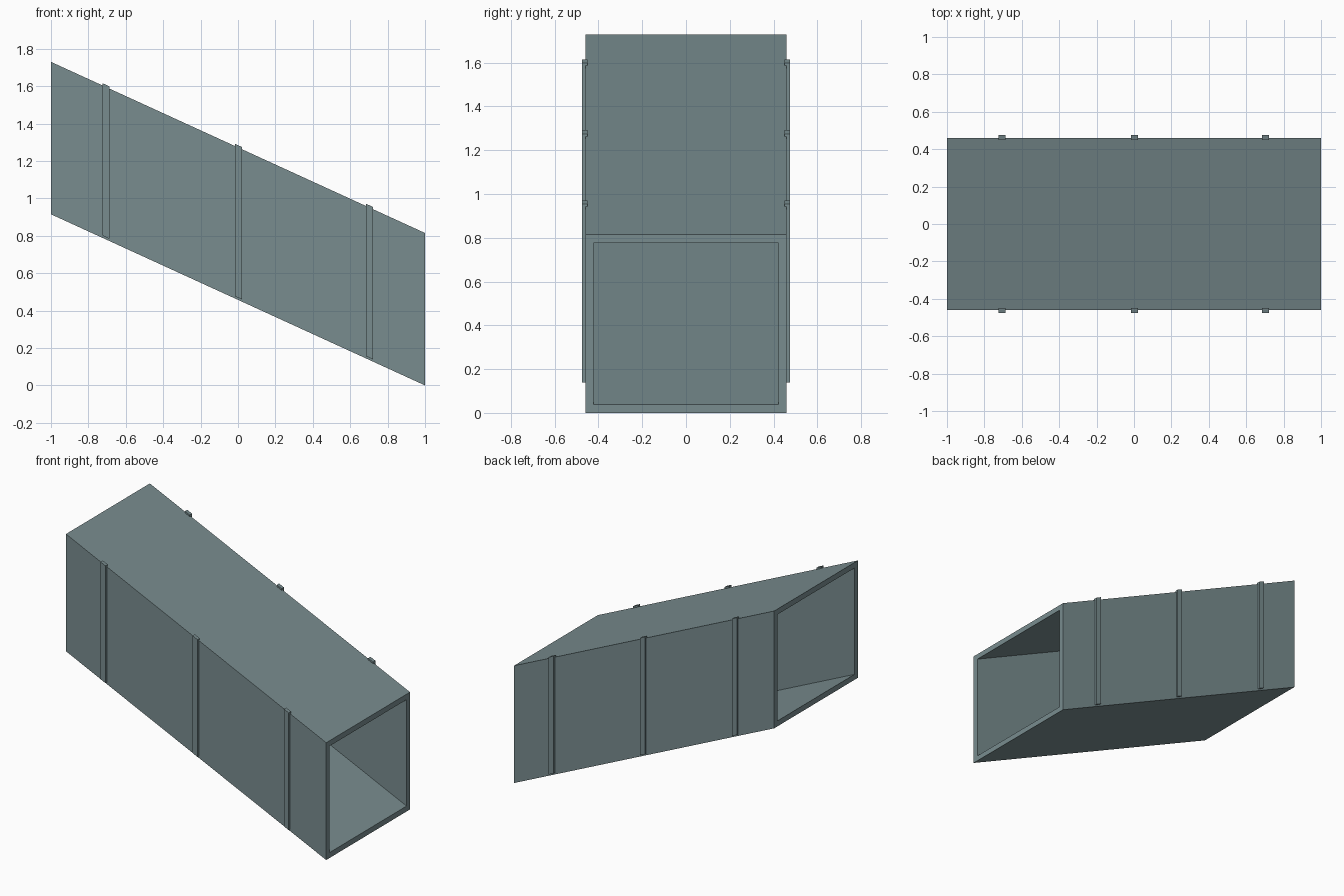
import bpy

if "Cube" in bpy.data.objects:
    bpy.data.objects.remove(bpy.data.objects["Cube"], do_unlink=True)

SLOPE = -0.915 / 2      # fall of the duct along x
MID = 0.8649            # height of the duct centre at x = 0
HALF_W, HALF_H = 0.46, 0.4075
WALL = 0.038

# Painted metal
metal = bpy.data.materials.new("grey_teal_metal")
metal.use_nodes = True
colour = (0.19, 0.265, 0.275, 1)
metal.diffuse_color = colour
metal.node_tree.nodes["Principled BSDF"].inputs["Base Color"].default_value = colour


def ring(x, half_w, half_h):
    """Rectangle in the plane at x, sheared to follow the slope."""
    z = MID + SLOPE * x
    return [(x, sy * half_w, z + sz * half_h)
            for sy, sz in ((-1, -1), (1, -1), (1, 1), (-1, 1))]


def add_object(name, verts, faces):
    mesh = bpy.data.meshes.new(name)
    mesh.from_pydata(verts, [], faces)
    mesh.materials.append(metal)
    obj = bpy.data.objects.new(name, mesh)
    bpy.context.collection.objects.link(obj)
    return obj


# Open sloping duct: outer skin, inner skin and a rim at each end
inner = (HALF_W - WALL, HALF_H - WALL)
verts = (ring(-1, HALF_W, HALF_H) + ring(1, HALF_W, HALF_H)
         + ring(-1, *inner) + ring(1, *inner))
faces = []
for i in range(4):
    j = (i + 1) % 4
    faces += [(i, i + 4, j + 4, j),
              (i + 8, j + 8, j + 12, i + 12),
              (i, j, j + 8, i + 8),
              (i + 4, i + 12, j + 12, j + 4)]
duct = add_object("sloping_duct", verts, faces)

# Upright ribs on both long sides, set slightly high
RIB_HALF, RIB_OUT, RIB_LIFT = 0.0185, 0.475, 0.012
for side, y_sign in (("front", -1), ("back", 1)):
    for place, x in (("upper", -0.705), ("middle", 0.002), ("lower", 0.704)):
        y0, y1 = sorted((y_sign * (HALF_W - 0.01), y_sign * RIB_OUT))
        verts = []
        for px in (x - RIB_HALF, x + RIB_HALF):
            z = MID + SLOPE * px + RIB_LIFT
            verts += [(px, y0, z - HALF_H), (px, y1, z - HALF_H),
                      (px, y1, z + HALF_H), (px, y0, z + HALF_H)]
        faces = [(i, i + 4, (i + 1) % 4 + 4, (i + 1) % 4) for i in range(4)]
        faces += [(0, 1, 2, 3), (7, 6, 5, 4)]
        add_object(f"{side}_{place}_rib", verts, faces)

# Consistent outward normals
for obj in bpy.context.collection.objects:
    if obj.type == "MESH" and metal.name in obj.data.materials:
        import bmesh
        bm = bmesh.new()
        bm.from_mesh(obj.data)
        bmesh.ops.recalc_face_normals(bm, faces=bm.faces)
        bm.to_mesh(obj.data)
        bm.free()
